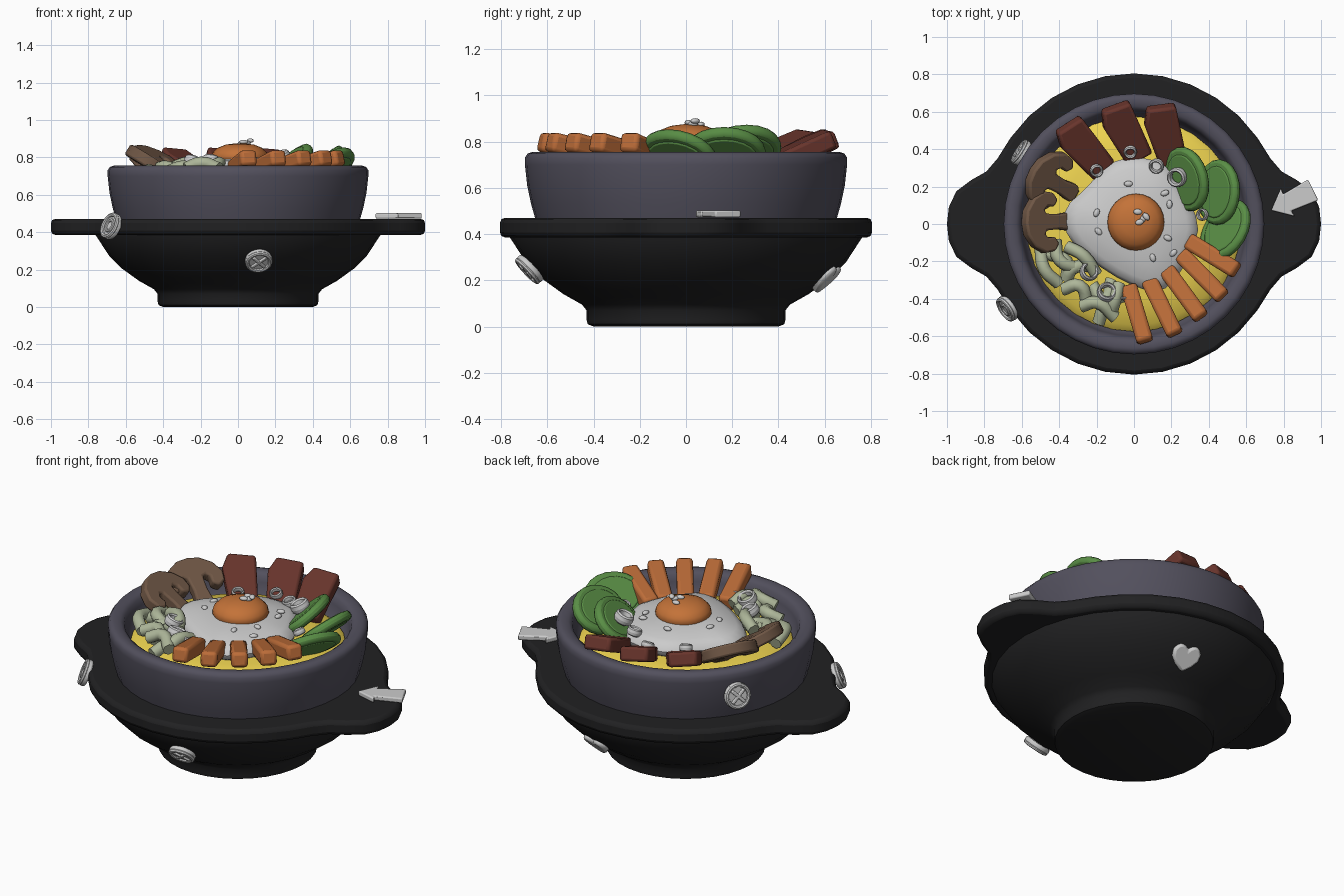
import bpy, bmesh
from math import sin, cos, pi, radians
from mathutils import Matrix, Vector

if "Cube" in bpy.data.objects:
    bpy.data.objects.remove(bpy.data.objects["Cube"])


def material(name, rgb):
    m = bpy.data.materials.new(name)
    m.diffuse_color = (*rgb, 1)
    m.use_nodes = True
    m.node_tree.nodes["Principled BSDF"].inputs["Base Color"].default_value = m.diffuse_color
    return m


BLACK = material("black_wood", (0.015, 0.015, 0.016))
STONE = material("dark_stone", (0.085, 0.08, 0.11))
RICE = material("rice_yellow", (0.85, 0.65, 0.08))
YOLK = material("yolk_orange", (0.55, 0.17, 0.04))
CARROT = material("carrot_orange", (0.50, 0.15, 0.04))
MEAT = material("meat_brown", (0.14, 0.035, 0.025))
MUSH = material("mushroom_brown", (0.16, 0.095, 0.06))
GREEN = material("leaf_green", (0.10, 0.27, 0.06))
PALE = material("sprout_pale", (0.42, 0.47, 0.32))


def finish(ob, name, mat=None, angle=40):
    ob.name = name
    if mat:
        ob.data.materials.append(mat)
    bpy.ops.object.select_all(action='DESELECT')
    ob.select_set(True)
    bpy.context.view_layer.objects.active = ob
    bpy.ops.object.shade_smooth_by_angle(angle=radians(angle))
    return ob


def from_bmesh(bm, name, mat, angle=40):
    bmesh.ops.recalc_face_normals(bm, faces=bm.faces[:])
    me = bpy.data.meshes.new(name)
    bm.to_mesh(me)
    bm.free()
    ob = bpy.data.objects.new(name, me)
    bpy.context.collection.objects.link(ob)
    return finish(ob, name, mat, angle)


def loft(name, rings, mat):
    bm = bmesh.new()
    loops = [[bm.verts.new(p) for p in r] for r in rings]
    n = len(loops[0])
    for a, b in zip(loops, loops[1:]):
        for i in range(n):
            j = (i + 1) % n
            bm.faces.new((a[i], a[j], b[j], b[i]))
    bm.faces.new(loops[0])
    bm.faces.new(loops[-1])
    return from_bmesh(bm, name, mat)


def lathe(name, profile, mat, n=32, at=(0, 0)):
    return loft(name, [[(at[0] + r * cos(2 * pi * i / n), at[1] + r * sin(2 * pi * i / n), z)
                        for i in range(n)] for r, z in profile], mat)


def prism(name, outline, thick, mat, matrix, bevel=0.015):
    """Flat slab centred on local z = 0 with rounded edges."""
    bm = bmesh.new()
    f = bm.faces.new([bm.verts.new((x, y, -thick / 2)) for x, y in outline])
    r = bmesh.ops.extrude_face_region(bm, geom=[f])
    bmesh.ops.translate(bm, vec=(0, 0, thick),
                        verts=[v for v in r["geom"] if isinstance(v, bmesh.types.BMVert)])
    ob = from_bmesh(bm, name, mat)
    ob.matrix_world = matrix
    m = ob.modifiers.new("round", 'BEVEL')
    m.width, m.segments, m.limit_method, m.angle_limit = bevel, 2, 'ANGLE', radians(40)
    return ob


def place(x, y, z, az, tilt):
    """Local x points along azimuth az, raised by tilt (degrees)."""
    return (Matrix.Translation((x, y, z)) @ Matrix.Rotation(radians(az), 4, 'Z')
            @ Matrix.Rotation(radians(-tilt), 4, 'Y'))


def ellipse(a, b, n=20):
    return [(a * cos(2 * pi * i / n), b * sin(2 * pi * i / n)) for i in range(n)]


def box(a, b):
    return [(-a / 2, -b / 2), (a / 2, -b / 2), (a / 2, b / 2), (-a / 2, b / 2)]


def torus(name, R, r, matrix, mat=None, squash=1.0):
    bpy.ops.mesh.primitive_torus_add(major_radius=R, minor_radius=r, major_segments=20, minor_segments=8)
    ob = finish(bpy.context.object, name, mat)
    ob.matrix_world = matrix @ Matrix.Diagonal((1, 1, squash, 1))


def mirror(half):
    return half + [(x, -y) for x, y in reversed(half) if abs(y) > 1e-6]


# wooden tray: turned body and rim slab with two ear handles
lathe("tray_body", [(.40, 0), (.425, .01), (.43, .03), (.43, .07), (.45, .095), (.53, .14), (.62, .205),
                    (.69, .275), (.765, .39), (.765, .43)], BLACK)
arc = [(.805 * cos(radians(a)), .805 * sin(radians(a))) for a in range(35, 146, 11)]
ear = [(1.0, 0), (.99, .09), (.95, .175), (.87, .235), (.79, .28), (.73, .35)]
upper = ear + arc + [(-x, y) for x, y in reversed(ear)]
prism("tray_rim", upper + [(x, -y) for x, y in reversed(upper) if y > 0], .085, BLACK,
      Matrix.Translation((0, 0, .428)), .022)

# stone bowl and rice bed
lathe("stone_bowl", [(.62, .44), (.65, .46), (.67, .53), (.687, .61), (.697, .70), (.697, .73), (.685, .748),
                     (.665, .755), (.63, .75), (.61, .735), (.60, .70), (.58, .62), (.5, .56)], STONE, 40)
lathe("rice", [(.5, .58), (.575, .625), (.54, .655), (.40, .675), (.2, .69), (.03, .695)], RICE)

# fried egg
egg = [(-.13, .32), (0, .355), (.17, .32), (.26, .18), (.345, 0), (.31, -.13), (.235, -.27), (.14, -.36),
       (.03, -.34), (-.13, -.26), (-.3, -.13), (-.37, -.02), (-.36, .09), (-.26, .18)]
fine = []
for p, q in zip(egg, egg[1:] + egg[:1]):
    p, q = Vector(p), Vector(q)
    fine += [p * .75 + q * .25, p * .25 + q * .75]
loft("egg_white", [[(x * s, y * s, z) for x, y in fine] for s, z in
                   [(.92, .67), (1, .69), (1.02, .715), (.97, .745), (.85, .765), (.6, .785), (.3, .80), (.05, .80)]], None)
lathe("egg_yolk", [(.14, .77), (.152, .80), (.145, .825), (.12, .85), (.075, .868), (.02, .875)], YOLK, 24, (.01, .01))

# sesame seeds on the white and the yolk
seeds = [(-.03, .215, .785), (-.2, .06, .783), (-.19, -.04, .785), (.165, .165, .778), (.19, .105, .78),
         (.18, -.075, .783), (.21, -.155, .768), (.1, -.18, .783), (.02, .065, .87), (.05, .03, .873),
         (.065, .04, .885), (.03, .01, .878)]
for i, (x, y, z) in enumerate(seeds):
    bpy.ops.mesh.primitive_uv_sphere_add(segments=10, ring_count=6, radius=1)
    ob = finish(bpy.context.object, f"sesame_seed_{i}", None, 60)
    ob.matrix_world = place(x, y, z + .004, i * 67, 0) @ Matrix.Diagonal((.024, .016, .012, 1))

# carrot sticks, from inner to outer end
for i, (x0, y0, x1, y1) in enumerate([(-.03, -.33, .06, -.63), (.08, -.30, .22, -.59), (.17, -.24, .36, -.50),
                                      (.25, -.16, .475, -.39), (.29, -.09, .55, -.25)]):
    a, b = Vector((x0, y0, .725)), Vector((x1, y1, .80))
    d = b - a
    mat = Matrix.Translation((a + b) / 2) @ d.to_track_quat('X', 'Z').to_matrix().to_4x4()
    prism(f"carrot_stick_{i}", box(d.length, .09), .085, CARROT, mat, .018)

# meat slices
for i, (x, y, az) in enumerate([(-.26, .40, 133), (-.04, .48, 120), (.17, .47, 108)]):
    prism(f"meat_slice_{i}", [(-.16, -.07), (.16, -.10), (.19, .05), (.10, .09), (-.16, .08)], .08, MEAT,
          place(x, y, .745, az, 24), .015)

# mushroom slices
half = [(.13, 0), (.12, .065), (.075, .13), (.01, .165), (-.05, .155), (-.075, .115), (-.05, .08),
        (-.01, .085), (.01, .065), (0, .045), (-.08, .04), (-.16, .05), (-.18, .025)]
for i, (x, y, az) in enumerate([(-.45, .235, 150), (-.48, .01, 182)]):
    prism(f"mushroom_slice_{i}", mirror(half), .065, MUSH, place(x, y, .775, az, 32), .018)

# green vegetable slices leaning on the bowl wall, each with a raised inner face
for i, (x, y, z, az) in enumerate([(.28, .24, .765, 15), (.45, .17, .755, -3), (.49, -.03, .745, -30)]):
    m = place(x, y, z, az, 42)
    prism(f"green_slice_{i}", ellipse(.145, .175), .05, GREEN, m, .018)
    prism(f"green_slice_face_{i}", ellipse(.11, .14), .06, GREEN, m, .008)

# bean sprouts: arched tubes through three points
sprouts = [(-.50, -.12, -.48, -.24, -.40, -.32), (-.42, -.09, -.40, -.19, -.30, -.24),
           (-.36, -.12, -.27, -.17, -.20, -.27), (-.36, -.30, -.33, -.24, -.24, -.22),
           (-.38, -.35, -.29, -.33, -.25, -.42), (-.28, -.44, -.20, -.42, -.10, -.50),
           (-.19, -.53, -.15, -.43, -.05, -.38), (-.22, -.33, -.16, -.40, -.12, -.30),
           (-.12, -.47, -.10, -.40, -.08, -.32), (-.46, -.16, -.36, -.20, -.36, -.28)]
for i, s in enumerate(sprouts):
    cu = bpy.data.curves.new(f"bean_sprout_{i}", 'CURVE')
    cu.dimensions, cu.bevel_depth, cu.bevel_resolution = '3D', .034, 2
    cu.use_fill_caps, cu.resolution_u = True, 4
    sp = cu.splines.new('BEZIER')
    sp.bezier_points.add(2)
    z = .70 + .02 * (i % 3)
    for k, bp in enumerate(sp.bezier_points):
        bp.co = (s[2 * k], s[2 * k + 1], z + (.03 if k == 1 else 0))
        bp.handle_left_type = bp.handle_right_type = 'AUTO'
    cu.materials.append(PALE)
    bpy.context.collection.objects.link(bpy.data.objects.new(cu.name, cu))

# scallion rings
for i, (x, y, z, r, az, t) in enumerate([
        (-.02, .385, .755, .028, 90, 25), (.12, .31, .77, .032, 60, 20), (.23, .25, .80, .042, 30, 25),
        (.365, .05, .76, .026, 0, 30), (-.2, .285, .75, .028, 120, 20), (-.24, -.255, .775, .040, 220, 25),
        (-.145, -.365, .775, .042, 250, 25), (-.055, -.375, .76, .026, 270, 15)]):
    torus(f"scallion_ring_{i}", r, r * .28, place(x, y, z, az, t), None, 2.4)

# ornaments fixed to the outside: local z is the outward normal
def wall(x, y, z, az, elev):
    return place(x, y, z, az, elev - 90)


for i, (m, cross) in enumerate([(wall(.11, -.675, .25, -81, -43), True), (wall(-.60, .38, .61, 147, 10), True),
                                (wall(-.675, -.45, .43, 214, 22), False)]):
    prism(f"button_{i}", ellipse(.074, .074), .03, None, m, .01)
    up = m @ Matrix.Translation((0, 0, .014))
    torus(f"button_edge_{i}", .062, .012, up)
    if cross:
        for k in (45, 135):
            prism(f"button_cross_{i}_{k}", box(.10, .018), .022, None, up @ Matrix.Rotation(radians(k), 4, 'Z'), .005)
    else:
        torus(f"button_ring_{i}", .03, .01, up)

# heart on the back of the tray (tip points down along +x)
prism("heart", mirror([(.08, 0), (.045, .045), (.005, .076), (-.035, .08), (-.065, .06), (-.072, .035),
                       (-.06, .012), (-.045, 0)]), .04, None, wall(.15, .605, .21, 76, -43), .014)

# arrow lying on the right ear
prism("arrow", mirror([(.13, 0), (.03, .085), (.035, .05), (-.12, .062)]), .03, None,
      place(.85, .13, .487, 206, 0), .007)
